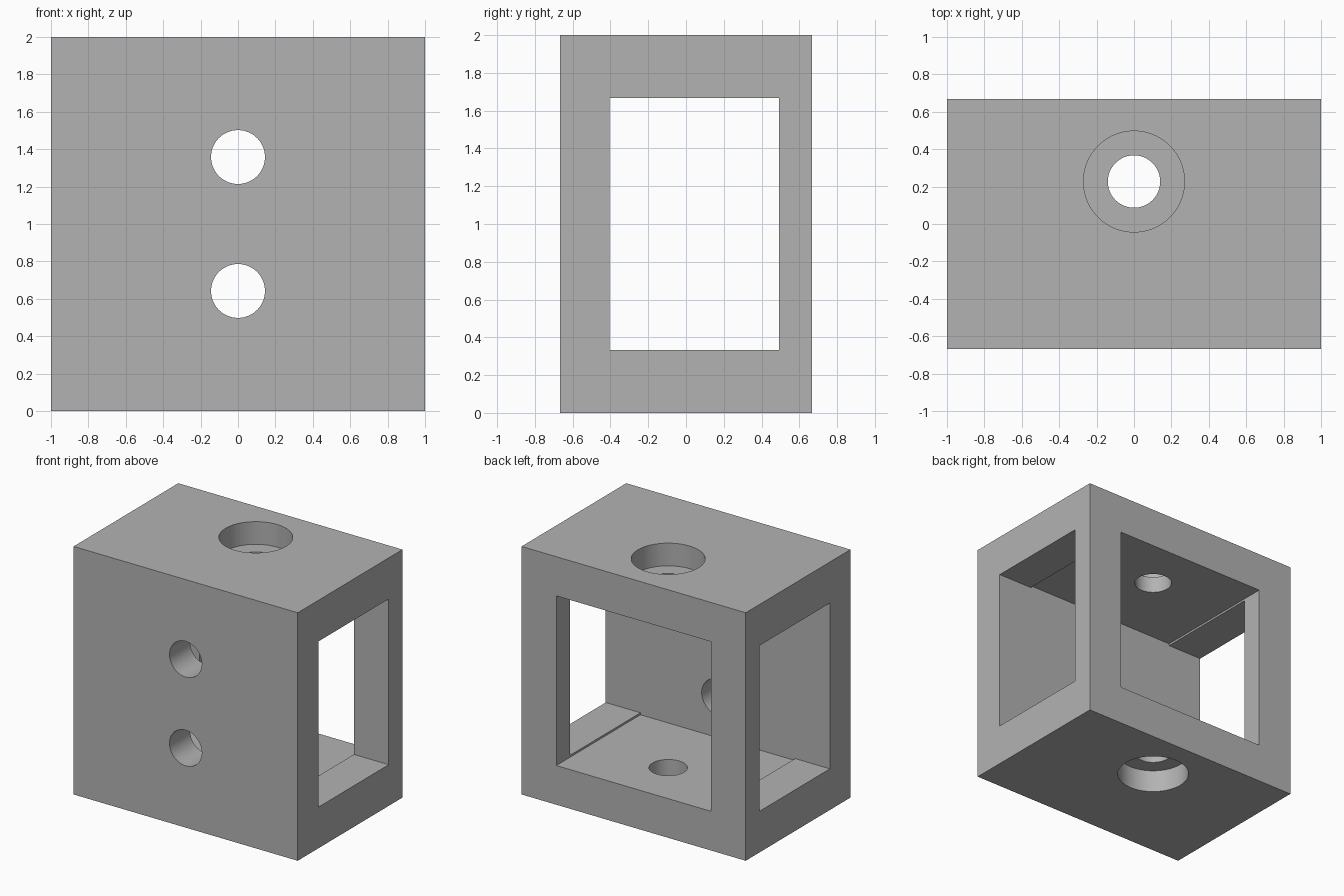
import bpy
from math import radians
from mathutils import Vector

cube = bpy.data.objects.get("Cube")
if cube:
    bpy.data.objects.remove(cube, do_unlink=True)

grey = bpy.data.materials.new("plain grey")
grey.use_nodes = True
colour = (0.45, 0.45, 0.45, 1)
grey.diffuse_color = colour
grey.node_tree.nodes["Principled BSDF"].inputs["Base Color"].default_value = colour


def box(name, low, high):
    """Box spanning two opposite corners."""
    low, high = Vector(low), Vector(high)
    bpy.ops.mesh.primitive_cube_add(size=1, location=(low + high) / 2)
    ob = bpy.context.object
    ob.name = name
    ob.scale = high - low
    bpy.ops.object.transform_apply(location=True, rotation=False, scale=True)
    ob.data.materials.append(grey)
    return ob


def cylinder(name, centre, radius, depth, tilt=0):
    """Round cutter, upright unless tilted about x."""
    bpy.ops.mesh.primitive_cylinder_add(vertices=96, radius=radius, depth=depth,
                                        location=centre, rotation=(tilt, 0, 0))
    ob = bpy.context.object
    ob.name = name
    ob.data.materials.append(grey)
    return ob


W, D, H = 1.0, 0.667, 2.0      # half width, half depth, height
FRONT_WALL = -0.405            # inner face of the front wall
BORE_Y = 0.227                 # axis of the vertical bore
BORE_DEPTH = 0.183             # depth of each counterbore

body = box("bracket_body", (-W, -D, 0), (W, D, H))

cutters = [
    # Main cavity, open at the back
    box("cavity_cutter", (-0.69, FRONT_WALL, 0.316), (0.69, D + 0.2, 1.684)),
    # Side windows, cut straight across
    box("side_window_cutter", (-W - 0.2, FRONT_WALL, 0.332), (W + 0.2, 0.492, 1.668)),
    # Vertical bore through floor and roof
    cylinder("bore_cutter", (0, BORE_Y, H / 2), 0.14, H + 0.4),
]
# Counterbores in the roof and floor
for name, z in (("top", H), ("bottom", 0)):
    cutters.append(cylinder(name + "_counterbore_cutter", (0, BORE_Y, z), 0.27, 2 * BORE_DEPTH))
# Pair of bolt holes in the front wall
for name, z in (("upper", 1.358), ("lower", 0.642)):
    cutters.append(cylinder(name + "_bolt_hole_cutter", (0, -D + 0.1, z), 0.144, 0.6, radians(90)))

bpy.ops.object.select_all(action='DESELECT')
body.select_set(True)
bpy.context.view_layer.objects.active = body
for cutter in cutters:
    cutter.hide_render = True
    mod = body.modifiers.new(cutter.name, 'BOOLEAN')
    mod.operation = 'DIFFERENCE'
    mod.solver = 'EXACT'
    mod.object = cutter
    bpy.ops.object.modifier_apply(modifier=mod.name)
for cutter in cutters:
    bpy.data.objects.remove(cutter, do_unlink=True)

bpy.ops.object.shade_smooth_by_angle(angle=radians(30))
